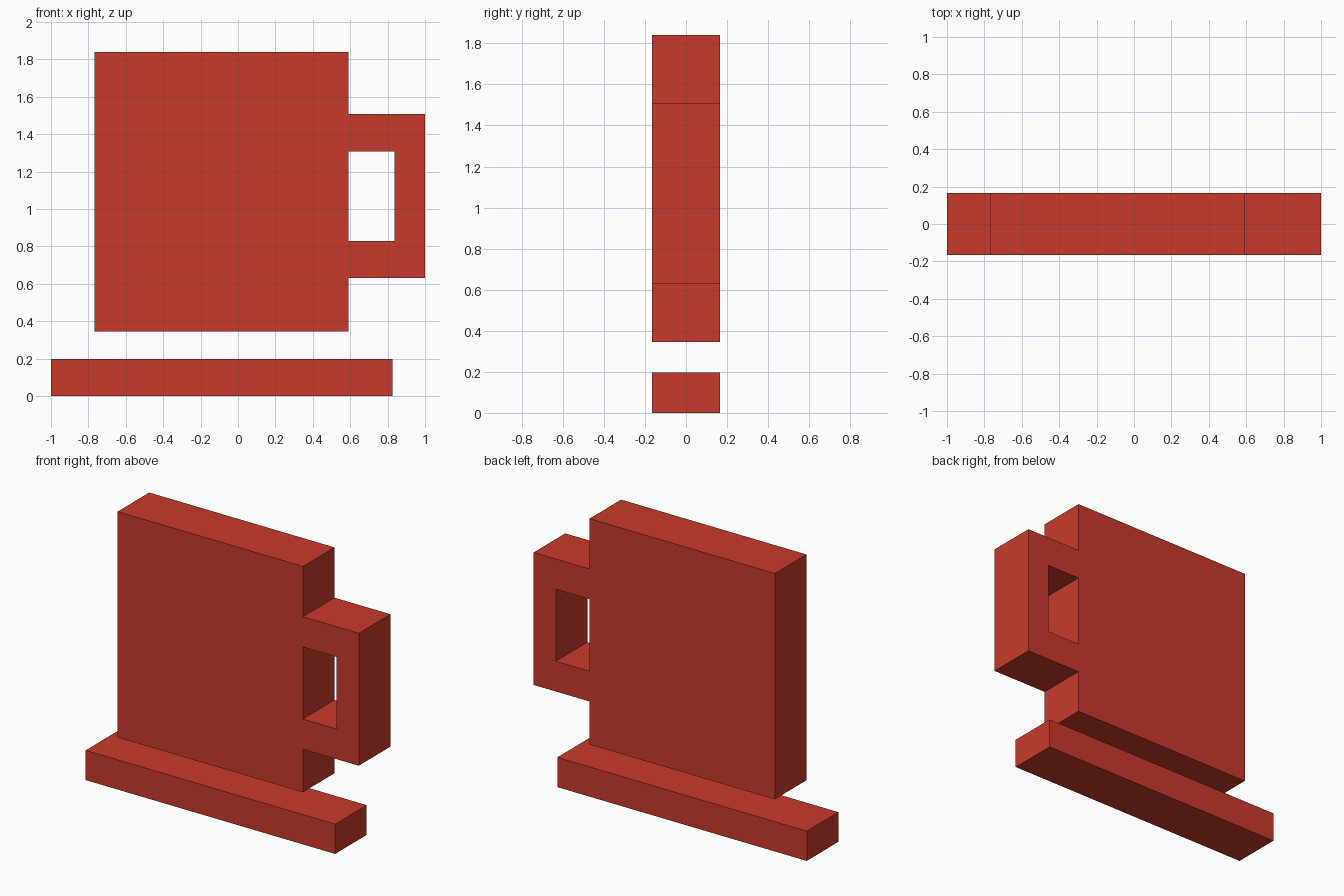
import bpy
import bmesh

if "Cube" in bpy.data.objects:
    bpy.data.objects.remove(bpy.data.objects["Cube"])

HALF_DEPTH = 0.165

red = bpy.data.materials.new("red")
red.diffuse_color = (0.584, 0.042, 0.025, 1.0)
red.use_nodes = True
red.node_tree.nodes["Principled BSDF"].inputs["Base Color"].default_value = red.diffuse_color


def slab(name, points, faces):
    """Extrude joined flat outlines (x, z) from front to back."""
    bm = bmesh.new()
    verts = [bm.verts.new((x, -HALF_DEPTH, z)) for x, z in points]
    front = [bm.faces.new([verts[i] for i in f]) for f in faces]
    ext = bmesh.ops.extrude_face_region(bm, geom=front, use_keep_orig=True)
    moved = [g for g in ext["geom"] if isinstance(g, bmesh.types.BMVert)]
    bmesh.ops.translate(bm, verts=moved, vec=(0, 2 * HALF_DEPTH, 0))
    bmesh.ops.recalc_face_normals(bm, faces=bm.faces)
    mesh = bpy.data.meshes.new(name)
    bm.to_mesh(mesh)
    bm.free()
    mesh.materials.append(red)
    obj = bpy.data.objects.new(name, mesh)
    bpy.context.collection.objects.link(obj)
    return obj


# Saucer bar under the cup
slab("saucer", [(-1, 0), (0.827, 0), (0.827, 0.197), (-1, 0.197)], [(0, 1, 2, 3)])

# Cup body and square handle in one piece
left, side, inner, outer = -0.766, 0.591, 0.838, 1.0
cup_points = [
    (left, 0.345), (side, 0.345),                                   # body base
    (side, 0.63), (side, 0.83), (side, 1.307), (side, 1.507),       # handle joints
    (side, 1.84), (left, 1.84),                                     # body top
    (outer, 0.63), (outer, 1.507), (inner, 1.307), (inner, 0.83),   # handle
]
body = (0, 1, 2, 3, 4, 5, 6, 7)
handle = [(2, 8, 11, 3), (8, 9, 10, 11), (9, 5, 4, 10)]
slab("cup", cup_points, [body] + handle)
